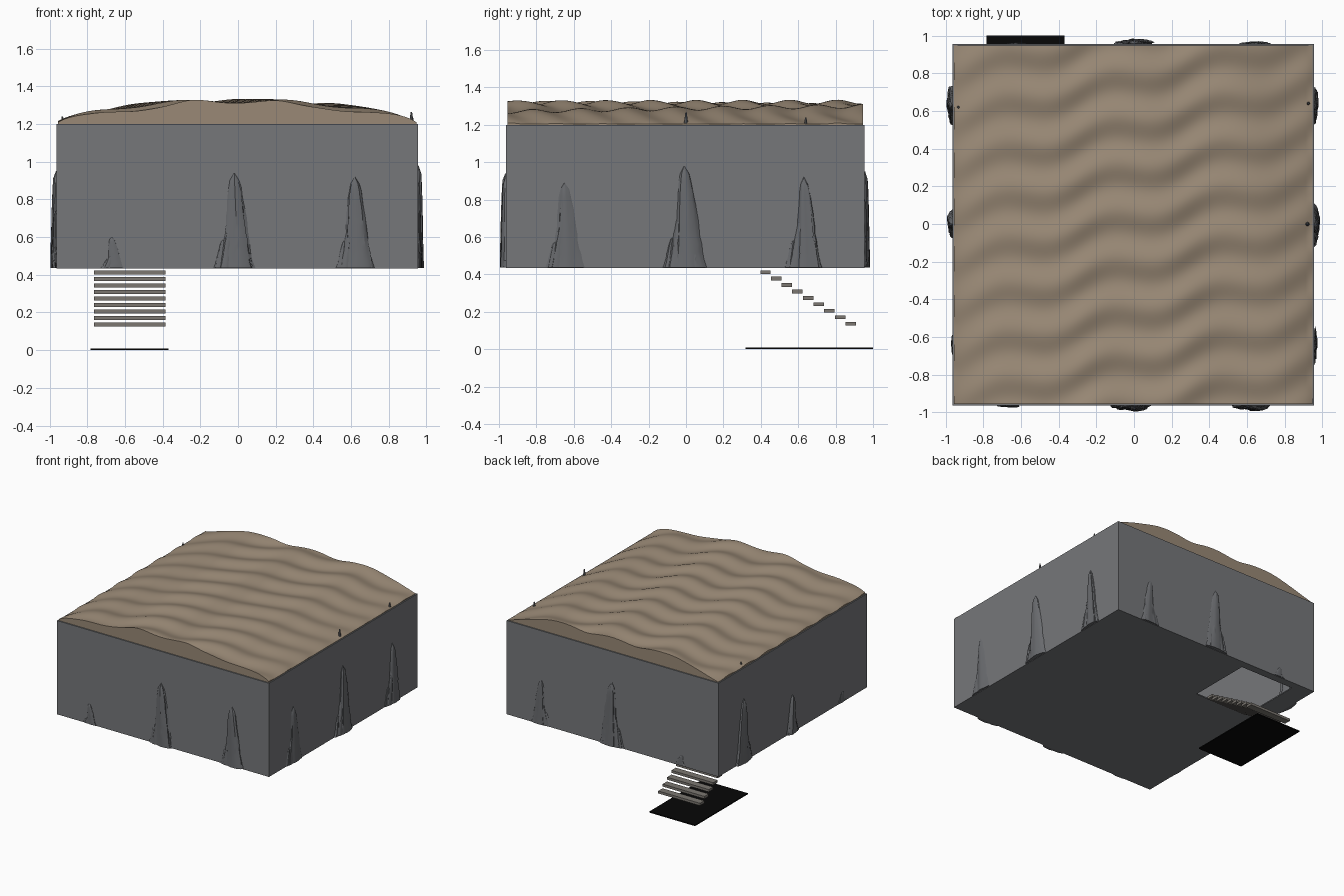
import bpy, bmesh, math, random
from mathutils import Vector

random.seed(4)
if "Cube" in bpy.data.objects:
    bpy.data.objects.remove(bpy.data.objects["Cube"])


def material(name, rgb):
    m = bpy.data.materials.new(name)
    m.use_nodes = True
    m.diffuse_color = (*rgb, 1)
    m.node_tree.nodes["Principled BSDF"].inputs["Base Color"].default_value = (*rgb, 1)
    return m


wall_grey = material("wall grey", (0.18, 0.185, 0.195))
rock_grey = material("rock grey", (0.14, 0.145, 0.155))
sand = material("sandy brown", (0.32, 0.25, 0.18))
step_stone = material("step stone", (0.2, 0.185, 0.165))
black = material("pit black", (0.002, 0.002, 0.002))


def finish(name, bm, mat, smooth=None):
    bmesh.ops.recalc_face_normals(bm, faces=bm.faces)
    mesh = bpy.data.meshes.new(name)
    bm.to_mesh(mesh)
    bm.free()
    mesh.materials.append(mat)
    ob = bpy.data.objects.new(name, mesh)
    bpy.context.collection.objects.link(ob)
    if smooth:
        bpy.ops.object.select_all(action="DESELECT")
        ob.select_set(True)
        bpy.context.view_layer.objects.active = ob
        bpy.ops.object.shade_smooth_by_angle(angle=math.radians(smooth))
    return ob


def box(name, lo, hi, mat):
    bm = bmesh.new()
    bmesh.ops.create_cube(bm, size=1)
    lo, hi = Vector(lo), Vector(hi)
    for v in bm.verts:
        v.co = Vector((lo[i] + (v.co[i] + 0.5) * (hi[i] - lo[i]) for i in range(3)))
    return finish(name, bm, mat)


# Room shell: four thin walls and a floor with a stair opening
LO, HI, BASE, TOP, T = -0.963, 0.955, 0.437, 1.2, 0.014
box("front_wall", (LO, LO, BASE), (HI, LO + T, TOP), wall_grey)
box("back_wall", (LO, HI - T, BASE), (HI, HI, TOP), wall_grey)
box("right_wall", (LO, LO + T, BASE), (LO + T, HI - T, TOP), wall_grey)
box("left_wall", (HI - T, LO + T, BASE), (HI, HI - T, TOP), wall_grey)

HX0, HX1, HY0, HY1 = -0.8, -0.31, 0.36, 0.89
F0, F1 = BASE - 0.003, BASE + 0.006
box("floor_front", (LO, LO, F0), (HI, HY0, F1), wall_grey)
box("floor_back", (LO, HY1, F0), (HI, HI, F1), wall_grey)
box("floor_right", (LO, HY0, F0), (HX0, HY1, F1), wall_grey)
box("floor_left", (HX1, HY0, F0), (HI, HY1, F1), wall_grey)


# Rippled vaulted roof with closed ends
def roof_height(x, y):
    u = min(1, abs(x + 0.004) / 0.955)
    arch = 0.112 * (1 - u ** 2.2) ** 0.7
    ripple = 0.011 * math.sin(math.tau * (y / 0.25 - x / 1.1) + 0.9 * math.sin(x * 11))
    swell = 0.011 * math.sin(math.tau * x / 0.54 + y * 1.6)
    return TOP + max(0.004, arch + (ripple + swell) * (1 - 0.5 * u ** 3))


bm = bmesh.new()
bmesh.ops.create_grid(bm, x_segments=110, y_segments=130, size=0.95)
for v in bm.verts:
    v.co.x -= 0.004
    v.co.y -= 0.004
    v.co.z = roof_height(v.co.x, v.co.y)
rim = [e for e in bm.edges if e.is_boundary]
skirt = bmesh.ops.extrude_edge_only(bm, edges=rim)["geom"]
for v in skirt:
    if isinstance(v, bmesh.types.BMVert):
        v.co.z = TOP - 0.01
finish("rippled_roof", bm, sand, 40)


# Rough rock spires growing through the walls
def add_spire(bm, along, height, width, out, lean):
    sides, rows = 20, 14
    rings = []
    ridge = [random.uniform(0.78, 1.15) for _ in range(sides)]
    for r in range(rows):
        t = r / (rows - 1)
        taper = (1 - 0.62 * t ** 0.7) * math.sqrt(max(0, 1 - t ** 7))
        ring = []
        for s in range(sides):
            a = math.tau * s / sides
            k = taper * ridge[s] * random.uniform(0.93, 1.07) + 0.01
            depth = out * math.sqrt(min(1, k)) if math.sin(a) < 0 else 1.6 * out * k
            ring.append(bm.verts.new((along + lean * t + width * k * math.cos(a),
                                      depth * math.sin(a), BASE + height * t)))
        rings.append(ring)
    for low, high in zip(rings, rings[1:]):
        for s in range(sides):
            n = (s + 1) % sides
            bm.faces.new((low[s], low[n], high[n], high[s]))
    bm.faces.new(rings[-1])
    bm.faces.new(rings[0])


def rock(name, place, along, top, out):
    bm = bmesh.new()
    h = top - BASE
    w = 0.03 + 0.1 * h
    add_spire(bm, along + 0.01, h, w, out, -0.02)
    add_spire(bm, along - 0.7 * w, h * 0.55, w * 0.5, out * 0.75, 0.03)
    add_spire(bm, along - 1.1 * w, h * 0.3, w * 0.35, out * 0.5, 0.02)
    add_spire(bm, along + 0.6 * w, h * 0.35, w * 0.5, out * 0.8, -0.01)
    for v in bm.verts:
        v.co = Vector((*place(v.co.x, v.co.y), v.co.z))
    finish(name, bm, rock_grey, 30)


walls = {
    "front": (lambda a, d: (a, LO + d),
              [(-0.66, 0.6, 0.012), (-0.01, 0.94, 0.032), (0.63, 0.92, 0.03)]),
    "back": (lambda a, d: (a, HI - d),
             [(-0.62, 0.52, 0.008), (0.01, 0.95, 0.03), (0.65, 0.8, 0.015)]),
    "left": (lambda a, d: (HI - d, a),
             [(-0.64, 0.89, 0.02), (0, 0.98, 0.034), (0.64, 0.92, 0.026)]),
    "right": (lambda a, d: (LO + d, a),
              [(-0.64, 0.52, 0.008), (0.01, 0.74, 0.03), (0.64, 0.95, 0.033)]),
}
for side, (place, spots) in walls.items():
    for i, (along, top, out) in enumerate(spots):
        rock(f"{side}_rock_{i + 1}", place, along, top, out)

# Slim rock tips poking above the roof edge
for i, (x, y, top) in enumerate([(0.92, 0, 1.265), (0.925, 0.64, 1.24), (-0.932, 0.62, 1.24)]):
    bm = bmesh.new()
    bmesh.ops.create_cone(bm, cap_ends=True, segments=9, radius1=0.022, radius2=0.004, depth=0.14)
    bmesh.ops.translate(bm, verts=bm.verts, vec=(x, y, top - 0.07))
    finish(f"rock_tip_{i + 1}", bm, rock_grey, 30)

# Open stair descending to the back, over a black pit plate
for i in range(9):
    y, z = 0.425 + 0.057 * i, 0.412 - 0.0344 * i
    box(f"stair_step_{i + 1}", (-0.763, y - 0.028, z - 0.01), (-0.385, y + 0.028, z + 0.01), step_stone)
box("pit_plate", (-0.782, 0.318, 0), (-0.368, 1.0, 0.009), black)
